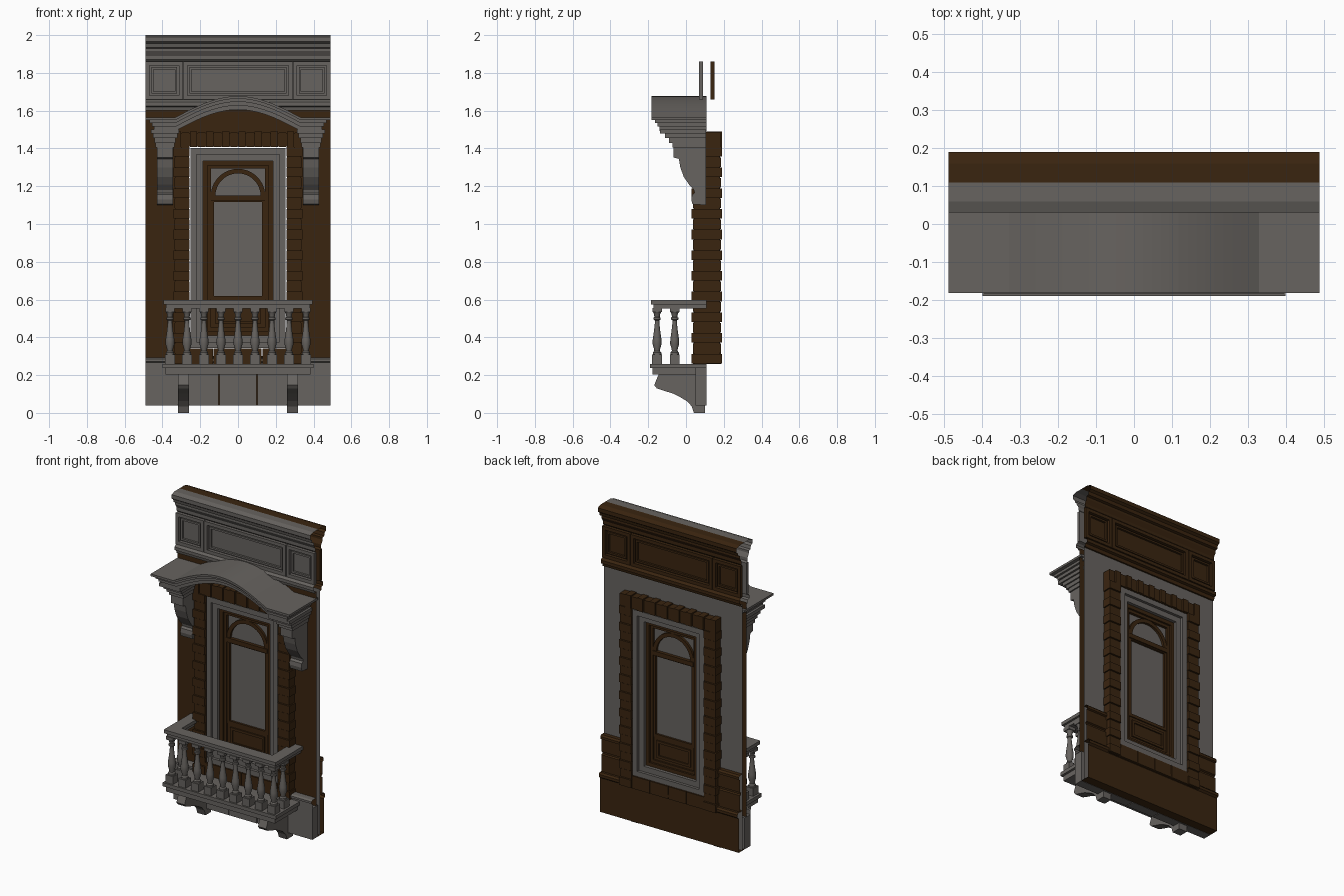
import bpy, bmesh, math

if "Cube" in bpy.data.objects:
    bpy.data.objects.remove(bpy.data.objects["Cube"])

def material(name, rgb):
    m = bpy.data.materials.new(name)
    m.diffuse_color = (*rgb, 1)
    m.use_nodes = True
    m.node_tree.nodes["Principled BSDF"].inputs["Base Color"].default_value = m.diffuse_color
    return m

STONE = material("grey_stone", (0.135, 0.125, 0.115))
BROWN = material("dark_brown", (0.042, 0.018, 0.005))

def make(name, bm, mat, sheet_side=0):
    """Turn a bmesh into an object; sheet_side orients an open sheet to -y or +y."""
    if sheet_side:
        bm.normal_update()
        if sum(f.normal.y * f.calc_area() for f in bm.faces) * sheet_side < 0:
            bmesh.ops.reverse_faces(bm, faces=bm.faces)
    else:
        bmesh.ops.recalc_face_normals(bm, faces=bm.faces)
    me = bpy.data.meshes.new(name)
    bm.to_mesh(me)
    bm.free()
    me.materials.append(mat)
    ob = bpy.data.objects.new(name, me)
    bpy.context.collection.objects.link(ob)
    return ob

def prism(bm, pts, a, b, axis="x", caps=True):
    """Extrude a (y,z) outline along x, or an (x,z) outline along y."""
    place = (lambda p, t: (t, p[0], p[1])) if axis == "x" else (lambda p, t: (p[0], t, p[1]))
    va = [bm.verts.new(place(p, a)) for p in pts]
    vb = [bm.verts.new(place(p, b)) for p in pts]
    n = len(pts)
    for i in range(n if caps else n - 1):
        j = (i + 1) % n
        bm.faces.new((va[i], va[j], vb[j], vb[i]))
    if caps:
        bm.faces.new(va[::-1])
        bm.faces.new(vb)

def box(bm, x0, x1, y0, y1, z0, z1):
    prism(bm, [(y0, z0), (y1, z0), (y1, z1), (y0, z1)], x0, x1)

def ring(bm, x0, x1, z0, z1, w, y0, y1):
    """Rectangular picture-frame of width w."""
    box(bm, x0, x0 + w, y0, y1, z0, z1)
    box(bm, x1 - w, x1, y0, y1, z0, z1)
    box(bm, x0 + w, x1 - w, y0, y1, z0, z0 + w)
    box(bm, x0 + w, x1 - w, y0, y1, z1 - w, z1)

MID = 0.11                       # centre plane of the wall in y
def flip(y): return 2 * MID - y

# Wall sheets: brown in front, grey behind, open in the middle for the window
for name, y, mat, side in (("front_wall", 0.09, BROWN, -1), ("back_wall", 0.13, STONE, 1)):
    bm = bmesh.new()
    for x0, x1, z0, z1 in ((-.49, -.3, .04, 1.61), (.3, .49, .04, 1.61),
                           (-.3, .3, 1.45, 1.61), (-.3, .3, .04, .3)):
        prism(bm, [(y, z0), (y, z1)], x0, x1, caps=False)
    make(name, bm, mat, side)

# Frieze: moulded sheet with panel frames, grey in front and brown behind
FRIEZE = [(.11, 2), (.06, 2), (.03, 1.99), (.03, 1.965), (.045, 1.955), (.05, 1.935), (.065, 1.93),
          (.065, 1.915), (.08, 1.89), (.08, 1.87), (.09, 1.86), (.09, 1.66), (.07, 1.655),
          (.06, 1.645), (.06, 1.625), (.075, 1.62), (.08, 1.6), (.09, 1.6)]
for name, f, mat, side in (("front_frieze", lambda y: y, STONE, -1), ("back_frieze", flip, BROWN, 1)):
    bm = bmesh.new()
    prism(bm, [(f(y), z) for y, z in FRIEZE], -.49, .49, caps=False)
    make(name, bm, mat, side)
    bm = bmesh.new()
    for x0, x1 in ((-.489, -.292), (-.288, .288), (.292, .489)):
        ya, yb = sorted((f(.07), f(.09)))
        ring(bm, x0, x1, 1.66, 1.86, .021, ya, yb)
        ya, yb = sorted((f(.077), f(.09)))
        ring(bm, x0 + .03, x1 - .03, 1.69, 1.83, .012, ya, yb)
    make(name + "_panels", bm, mat)

# Front plinth: three slabs with joints, and a moulding sheet above
bm = bmesh.new()
for x0, x1 in ((-.49, -.103), (-.097, .097), (.103, .49)):
    box(bm, x0, x1, .05, .108, .04, .24)
make("front_plinth", bm, STONE)
bm = bmesh.new()
prism(bm, [(.05, .24), (.05, .268), (.042, .272), (.042, .285), (.055, .292), (.09, .292)],
      -.49, .49, caps=False)
make("front_plinth_moulding", bm, STONE, -1)

# Back plinth: full-width lower tier, and an upper tier either side of the window
bm = bmesh.new()
prism(bm, [(.13, .295), (.17, .295), (.18, .285), (.18, .268), (.167, .258), (.167, .04), (.11, .04)],
      -.49, .49, caps=False)
for x0, x1 in ((-.49, -.3), (.3, .49)):
    prism(bm, [(.13, .53), (.155, .53), (.165, .52), (.165, .505), (.155, .5), (.155, .42),
               (.145, .415), (.145, .405), (.155, .4), (.155, .295)], x0, x1, caps=False)
make("back_plinth", bm, BROWN, 1)

# Brick surround running right through the wall
bm = bmesh.new()
rows, z0, z1 = 21, .26, 1.41
h = (z1 - z0) / rows
for s in (-1, 1):
    for i in range(rows):
        d = .006 * (i % 2)
        xa, xb = sorted((s * .257, s * (.342 - d)))
        box(bm, xa, xb, .03 + d, .19 - d, z0 + i * h + .002, z0 + (i + 1) * h - .002)
    xa, xb = sorted((s * .259, s * .334))
    box(bm, xa, xb, .042, .178, z0, z1)              # mortar core
n = 16
w = .684 / n
for i in range(n):
    d = .006 * (i % 2)
    box(bm, -.342 + i * w + .002, -.342 + (i + 1) * w - .002, .03 + d, .19 - d, 1.407, 1.49 - d)
box(bm, -.334, .334, .042, .178, 1.41, 1.482)
for i in range(4):                                   # sill blocks
    box(bm, -.257 + i * .1285, -.257 + (i + 1) * .1285 - .004, .036, .184, .26, .34)
make("brick_surround", bm, BROWN)

# Stepped stone window frame
bm = bmesh.new()
ring(bm, -.252, .252, .343, 1.402, .033, .04, .18)
ring(bm, -.219, .219, .376, 1.369, .035, .058, .162)
make("window_frame", bm, STONE)

# Door joinery
bm = bmesh.new()
ring(bm, -.185, .185, .41, 1.335, .024, .078, .142)
ring(bm, -.161, .161, .434, 1.311, .018, .09, .13)
ring(bm, -.145, .145, .6, 1.135, .019, .094, .126)
box(bm, -.145, .145, .086, .134, 1.122, 1.15)        # transom bar
box(bm, -.145, .145, .1, .12, .45, .602)             # lower panel
ring(bm, -.12, .12, .47, .58, .016, .092, .128)
arc = [math.pi * i / 20 for i in range(21)]
prism(bm, [(.144 * math.cos(a), 1.148 + .144 * math.sin(a)) for a in arc] +
          [(.12 * math.cos(a), 1.148 + .12 * math.sin(a)) for a in reversed(arc)],
      .092, .128, axis="y")
make("door", bm, BROWN)
bm = bmesh.new()
box(bm, -.145, .145, .107, .113, .6, 1.3)
make("door_glass", bm, STONE)

# Arched canopy: stacked layers following one curve
def crown(x):
    return 1.565 + (.112 * math.cos(math.pi * x / .66) if abs(x) < .33 else 0)
bm = bmesh.new()
for y, lim, d0, d1 in ((-.182, .49, 0, .014), (-.165, .468, .014, .03),
                       (-.152, .455, .03, .05), (-.14, .445, .05, .072)):
    xs = [-lim] + [-.33 + .66 * i / 28 for i in range(29)] + [lim]
    prism(bm, [(x, crown(x) - d0) for x in xs] + [(x, crown(x) - d1) for x in reversed(xs)],
          y, .108, axis="y")
make("arched_canopy", bm, STONE)

# Canopy brackets with stepped capitals
bm = bmesh.new()
SCROLL = [(.105, 1.41), (-.065, 1.41), (-.065, 1.352), (-.038, 1.345), (-.03, 1.3), (-.012, 1.25),
          (.015, 1.21), (.042, 1.18), (.045, 1.165), (.032, 1.155), (.028, 1.13), (.034, 1.105), (.105, 1.1)]
for s in (-1, 1):
    c = s * .386
    prism(bm, SCROLL, c - .042, c + .042)
    for half, y, za, zb in ((.05, -.072, 1.405, 1.43), (.056, -.09, 1.43, 1.455),
                            (.065, -.11, 1.455, 1.478), (.074, -.138, 1.478, 1.5)):
        box(bm, c - half, c + half, y, .106, za, zb)
make("canopy_brackets", bm, STONE)

# Balcony slab and the brackets under it
bm = bmesh.new()
box(bm, -.385, .385, -.178, .108, .203, .24)
box(bm, -.4, .4, -.19, .108, .237, .26)
make("balcony_slab", bm, STONE)
bm = bmesh.new()
FOOT = [(.1, .204), (-.145, .204), (-.168, .147), (-.155, .13), (-.12, .118), (-.07, .103), (-.03, .083),
        (.005, .062), (.03, .035), (.042, 0), (.1, 0)]
for c in (-.288, .288):
    prism(bm, FOOT, c - .029, c + .029)
make("balcony_brackets", bm, STONE)

# U-shaped handrail in two tiers
bm = bmesh.new()
for xo, yo, w, za, zb in ((.395, -.185, .075, .575, .597), (.382, -.172, .05, .553, .576)):
    box(bm, -xo, xo, yo, yo + w, za, zb)
    for s in (-1, 1):
        xa, xb = sorted((s * xo, s * (xo - w)))
        box(bm, xa, xb, yo + w, .108, za, zb)
make("balcony_rail", bm, STONE)

# Balusters: one turned mesh shared by every position
bm = bmesh.new()
box(bm, -.026, .026, -.026, .026, .258, .31)
box(bm, -.025, .025, -.025, .025, .535, .555)
TURN = [(.022, .31), (.022, .32), (.015, .328), (.016, .338), (.024, .365), (.023, .39), (.017, .43),
        (.012, .475), (.012, .49), (.019, .494), (.019, .504), (.014, .508), (.017, .525), (.023, .535)]
rings = [[bm.verts.new((r * math.cos(k * math.pi / 6), r * math.sin(k * math.pi / 6), z))
          for k in range(12)] for r, z in TURN]
for lo, hi in zip(rings, rings[1:]):
    for k in range(12):
        j = (k + 1) % 12
        bm.faces.new((lo[k], lo[j], hi[j], hi[k]))
first = make("baluster", bm, STONE)
bpy.context.view_layer.objects.active = first
first.select_set(True)
bpy.ops.object.shade_smooth_by_angle(angle=math.radians(35))
spots = [(-.36 + .09 * i, -.153) for i in range(9)] + [(-.36, -.06), (.36, -.06)]
for i, (x, y) in enumerate(spots):
    ob = first if i == 0 else first.copy()
    if i:
        bpy.context.collection.objects.link(ob)
    ob.location = (x, y, 0)
